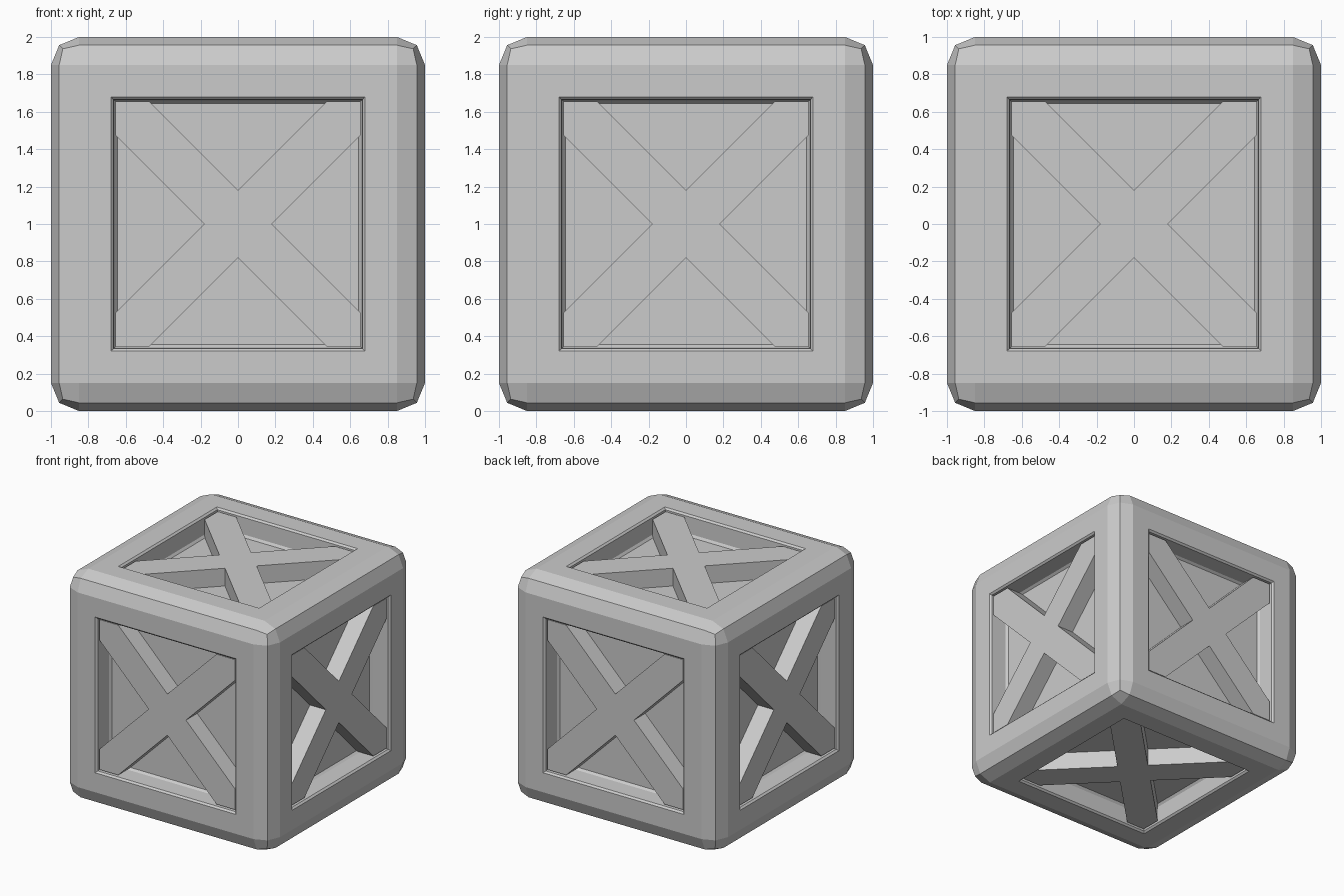
import bpy, bmesh
from math import pi
from mathutils import Matrix, Vector

if "Cube" in bpy.data.objects:
    bpy.data.objects.remove(bpy.data.objects["Cube"])

CENTRE = Vector((0, 0, 1))


def make_object(name, bm):
    mesh = bpy.data.meshes.new(name)
    bmesh.ops.recalc_face_normals(bm, faces=bm.faces)
    bm.to_mesh(mesh)
    bm.free()
    obj = bpy.data.objects.new(name, mesh)
    bpy.context.collection.objects.link(obj)
    return obj


# Crate body: cube with two-segment rounded edges
bm = bmesh.new()
bmesh.ops.create_cube(bm, size=2)
bmesh.ops.bevel(bm, geom=bm.edges[:], offset=0.15, segments=2, profile=0.5,
                affect='EDGES')
bm.normal_update()

# Recessed panel on every side: frame, lip chamfer, wall, bottom chamfer
panels = sorted(bm.faces, key=lambda f: f.calc_area())[-6:]
for width, depth in ((0.17, 0), (0.015, -0.015), (0.005, -0.145), (0.015, -0.02)):
    bmesh.ops.inset_individual(bm, faces=panels, thickness=width, depth=depth,
                               use_even_offset=True)
    bm.normal_update()
body = make_object("crate_body", bm)
body.location = CENTRE

# Cross brace: one quarter of the outline, turned four times and extruded
quarter = [(0.18, 0), (0.655, 0.475), (0.655, 0.655), (0.475, 0.655)]
bm = bmesh.new()
outline = []
for i in range(4):
    turn = Matrix.Rotation(i * pi / 2, 3, 'Z')
    outline += [bm.verts.new(turn @ Vector((x, y, 0.975))) for x, y in quarter]
face = bm.faces.new(outline)
result = bmesh.ops.extrude_face_region(bm, geom=[face], use_keep_orig=True)
lower = [v for v in result["geom"] if isinstance(v, bmesh.types.BMVert)]
bmesh.ops.translate(bm, verts=lower, vec=(0, 0, -0.157))
brace = make_object("brace_top", bm)
brace.location = CENTRE

# Same brace on the other five sides
for side, rotation in (("bottom", (pi, 0, 0)), ("front", (pi / 2, 0, 0)),
                       ("back", (-pi / 2, 0, 0)), ("right", (0, pi / 2, 0)),
                       ("left", (0, -pi / 2, 0))):
    copy = bpy.data.objects.new("brace_" + side, brace.data)
    copy.location = CENTRE
    copy.rotation_euler = rotation
    bpy.context.collection.objects.link(copy)
